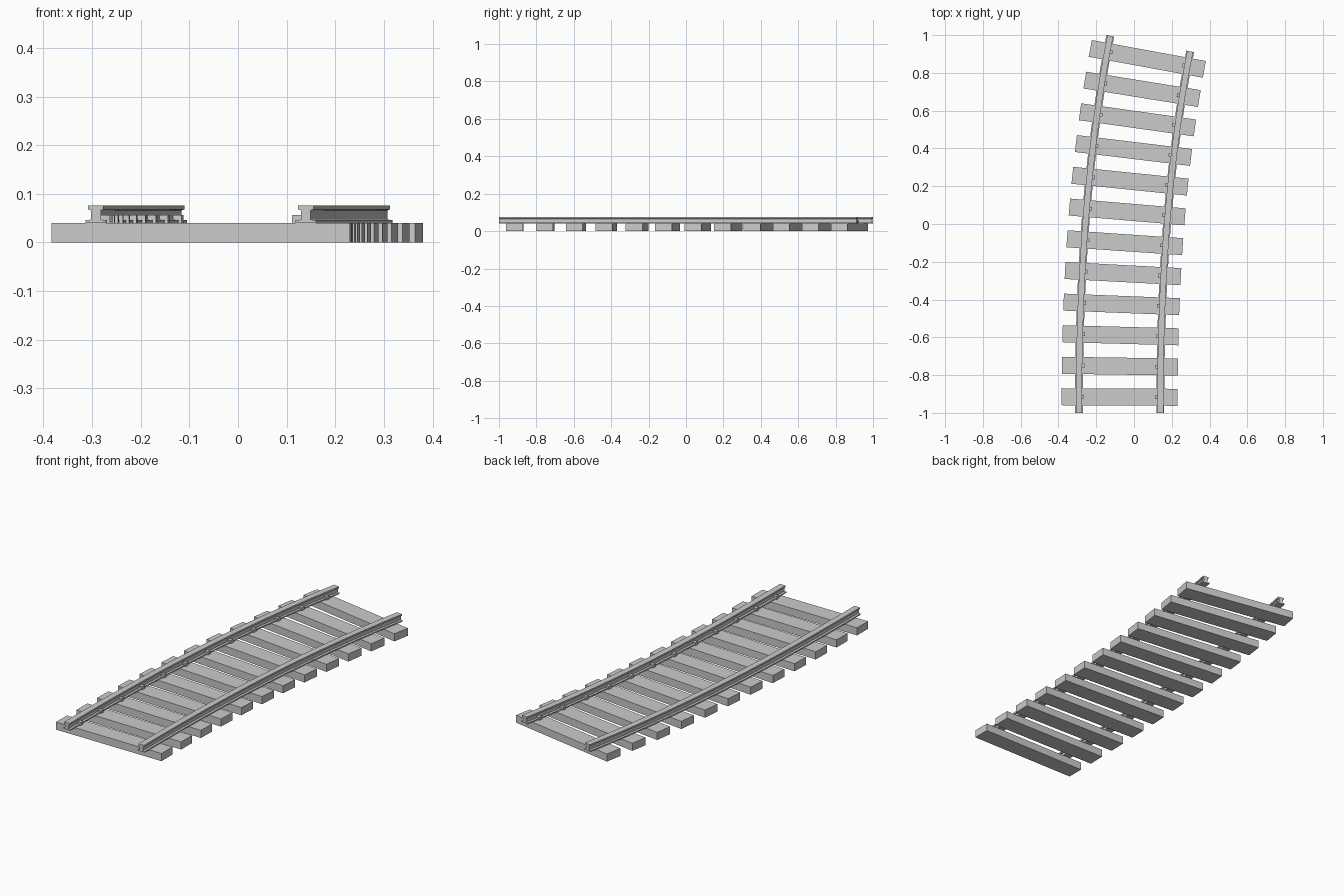
import bpy, bmesh, math
from mathutils import Vector, Matrix

if "Cube" in bpy.data.objects:
    bpy.data.objects.remove(bpy.data.objects["Cube"])

# Track centre line: straight at the front, tightening into a right-hand bend
SPAN, X0, A, B = 1.955, -0.0765, 0.108, 0.087
HALF_GAUGE = 0.2155
SLEEPERS, FIRST, PITCH = 12, 0.084, 0.1635


def centre(u):
    """Point, tangent and right-hand normal at fraction u of the run."""
    p = Vector((X0 + SPAN * (A * u**2 / 2 + B * u**3 / 3), -1 + SPAN * u, 0))
    t = Vector((A * u + B * u * u, 1, 0)).normalized()
    return p, t, Vector((t.y, -t.x, 0))


def u_at(dist):
    """Fraction of the run reached after travelling dist along the curve."""
    u, step = 0.0, 0.001
    while dist > 0:
        slope = A * u + B * u * u
        d = SPAN * step * math.sqrt(1 + slope * slope)
        u += step * min(1, dist / d)
        dist -= d
    return u


def make_object(name, bm):
    bmesh.ops.recalc_face_normals(bm, faces=bm.faces)
    me = bpy.data.meshes.new(name)
    bm.to_mesh(me)
    bm.free()
    ob = bpy.data.objects.new(name, me)
    bpy.context.collection.objects.link(ob)
    return ob


def add_box(bm, u, offset, size, z):
    """Box aligned with the track, offset sideways, with its base at z."""
    p, t, n = centre(u)
    c = p + n * offset + Vector((0, 0, z + size[2] / 2))
    m = (Matrix.Translation(c) @ Matrix.Rotation(math.atan2(n.y, n.x), 4, 'Z')
         @ Matrix.Diagonal((*size, 1)))
    bmesh.ops.create_cube(bm, size=1, matrix=m)


# Rail I-section: foot, web, head
half = [(0.021, 0.040), (0.021, 0.046), (0.010, 0.047),
        (0.010, 0.066), (0.016, 0.068), (0.016, 0.0765)]
section = half + [(-x, z) for x, z in reversed(half)]


def make_rail(name, offset, segments=24):
    bm = bmesh.new()
    rings = []
    for i in range(segments + 1):
        p, t, n = centre(i / segments)
        rings.append([bm.verts.new(p + n * (offset + x) + Vector((0, 0, z)))
                      for x, z in section])
    k = len(section)
    for r0, r1 in zip(rings, rings[1:]):
        for j in range(k):
            bm.faces.new((r0[j], r0[(j + 1) % k], r1[(j + 1) % k], r1[j]))
    bm.faces.new(rings[0])
    bm.faces.new(rings[-1])
    return make_object(name, bm)


make_rail("left_rail", -HALF_GAUGE)
make_rail("right_rail", HALF_GAUGE)

# Sleepers, and the rail clips on the inner side of each rail
clips = bmesh.new()
for i in range(SLEEPERS):
    u = u_at(FIRST + i * PITCH)
    bm = bmesh.new()
    add_box(bm, u, 0, (0.614, 0.09, 0.04), 0)
    make_object(f"sleeper_{i + 1}", bm)
    for side in (-1, 1):
        add_box(clips, u, side * (HALF_GAUGE - 0.0185), (0.019, 0.02, 0.016), 0.04)
make_object("rail_clips", clips)
